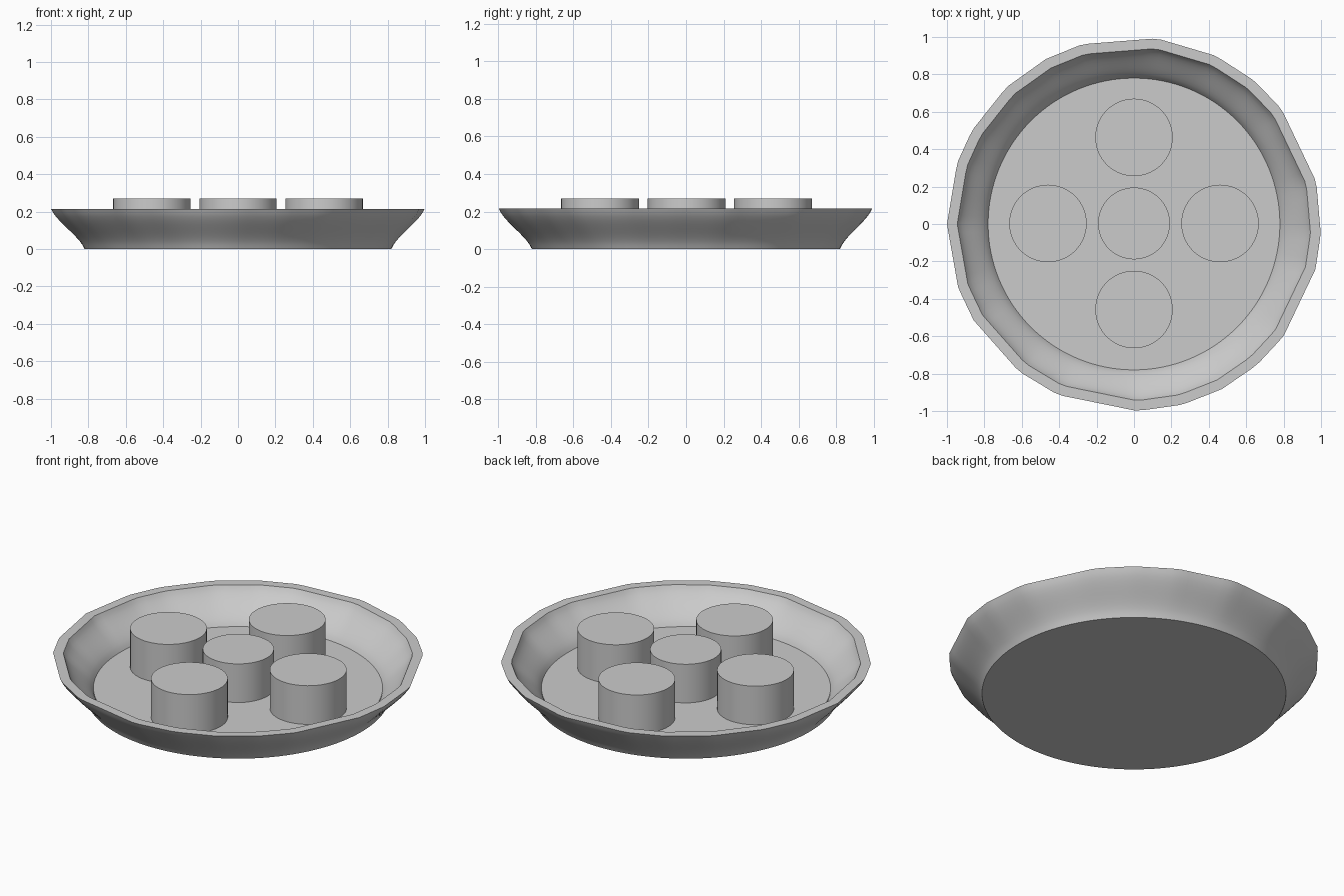
import bpy, bmesh, math
from mathutils import Vector

cube = bpy.data.objects.get("Cube")
if cube:
    bpy.data.objects.remove(cube, do_unlink=True)

FLOOR, RIM, TOP = 0.04, 0.215, 0.27
SEGMENTS = 128

clay = bpy.data.materials.new("plain_grey")
clay.use_nodes = True
GREY = (0.6, 0.6, 0.6, 1)
clay.diffuse_color = GREY
clay.node_tree.nodes["Principled BSDF"].inputs["Base Color"].default_value = GREY

# Rim corners in degrees, joined by nearly straight chords
CORNERS = [-3, 13, 38, 50, 64, 83, 106, 118, 133, 150, 161, 180,
           200, 211, 232, 246, 271, 285, 298, 311, 323, 346, 357]


def rim_radius(degrees):
    """Radius of the hand-crimped rim at one angle."""
    degrees = (degrees + 3) % 360 - 3
    for a, b in zip(CORNERS, CORNERS[1:]):
        if a <= degrees <= b:
            half = math.radians(b - a) / 2
            off = math.radians(degrees - (a + b) / 2)
            return math.cos(half) / math.cos(off)
    return 1.0


def finish(name, bm):
    bmesh.ops.recalc_face_normals(bm, faces=bm.faces)
    mesh = bpy.data.meshes.new(name)
    bm.to_mesh(mesh)
    bm.free()
    mesh.materials.append(clay)
    obj = bpy.data.objects.new(name, mesh)
    bpy.context.collection.objects.link(obj)
    bpy.ops.object.select_all(action='DESELECT')
    obj.select_set(True)
    bpy.context.view_layer.objects.active = obj
    bpy.ops.object.shade_smooth_by_angle(angle=math.radians(35))
    return obj


def s_curve(r0, z0, r1, z1, steps=10):
    """Flared wall: upright at the foot, spreading, upright again at the rim."""
    points = []
    for i in range(steps + 1):
        t = i / steps
        ease = 0.5 * t + 0.5 * t * t * (3 - 2 * t)
        points.append((r0 + (r1 - r0) * ease, z0 + (z1 - z0) * t, t))
    return points


# Tray: outer wall up, over the rim, inner wall down to the floor
outer = s_curve(0.82, 0, 1.0, RIM)
inner = s_curve(0.78, FLOOR, 0.945, RIM)
bm = bmesh.new()
rings = []
for radius, z, crimp in outer + inner[::-1]:
    ring = []
    for i in range(SEGMENTS):
        degrees = 360 * i / SEGMENTS
        r = radius * (1 + (rim_radius(degrees) - 1) * crimp)
        a = math.radians(degrees)
        ring.append(bm.verts.new((r * math.cos(a), r * math.sin(a), z)))
    rings.append(ring)
for low, high in zip(rings, rings[1:]):
    for i in range(SEGMENTS):
        j = (i + 1) % SEGMENTS
        bm.faces.new((low[i], low[j], high[j], high[i]))
bm.faces.new(rings[0][::-1])
bm.faces.new(rings[-1])
finish("tray", bm)


# Upright discs standing on the tray floor
def disc(name, x, y, radius):
    bm = bmesh.new()
    bmesh.ops.create_cone(bm, cap_ends=True, segments=64, radius1=radius,
                          radius2=radius, depth=TOP - FLOOR)
    bmesh.ops.translate(bm, verts=bm.verts, vec=Vector((x, y, (TOP + FLOOR) / 2)))
    finish(name, bm)


disc("centre_disc", 0, 0.003, 0.192)
for name, x, y in (("left_disc", 1, 0), ("right_disc", -1, 0),
                   ("back_disc", 0, 1), ("front_disc", 0, -1)):
    disc(name, 0.46 * x, 0.46 * y + 0.003, 0.207)
